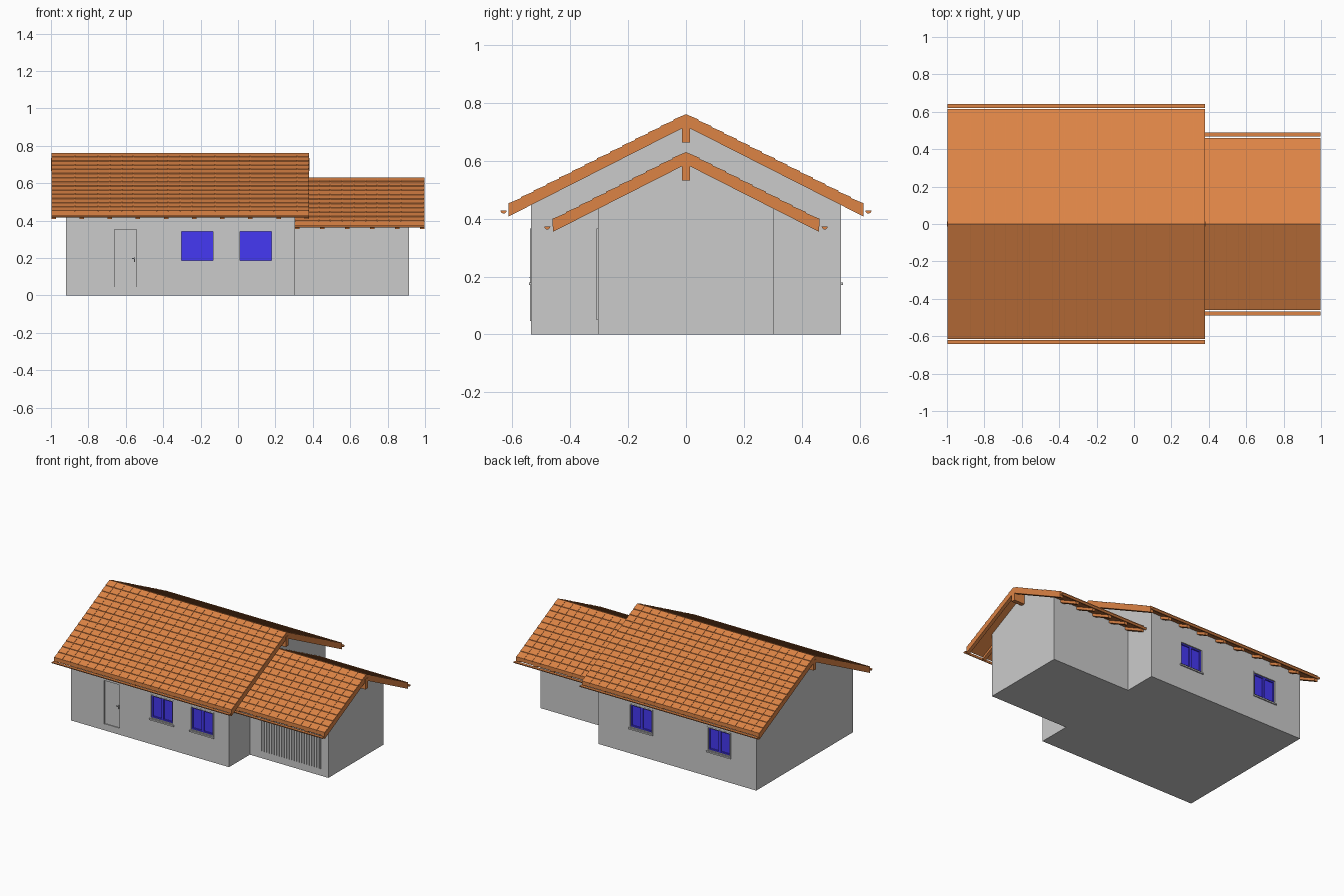
import bpy, bmesh, math

if "Cube" in bpy.data.objects:
    bpy.data.objects.remove(bpy.data.objects["Cube"])

SLOPE = 0.508


def material(name, rgb):
    m = bpy.data.materials.new(name)
    m.diffuse_color = (*rgb, 1)
    m.use_nodes = True
    m.node_tree.nodes["Principled BSDF"].inputs["Base Color"].default_value = m.diffuse_color
    return m


ROOF = material("roof_red", (0.72, 0.23, 0.06))
BLUE = material("window_blue", (0.06, 0.04, 0.9))


def finish(name, bm, mat=None):
    bmesh.ops.recalc_face_normals(bm, faces=bm.faces[:])
    me = bpy.data.meshes.new(name)
    bm.to_mesh(me)
    bm.free()
    ob = bpy.data.objects.new(name, me)
    bpy.context.collection.objects.link(ob)
    if mat:
        me.materials.append(mat)
    return ob


def add_prism(bm, pts, x0, x1):
    """Extrude a (y, z) profile along x."""
    a = [bm.verts.new((x0, y, z)) for y, z in pts]
    b = [bm.verts.new((x1, y, z)) for y, z in pts]
    bm.faces.new(a)
    bm.faces.new(b)
    for i in range(len(pts)):
        j = (i + 1) % len(pts)
        bm.faces.new((a[i], a[j], b[j], b[i]))


def prisms(name, items, mat=None):
    bm = bmesh.new()
    for pts, x0, x1 in items:
        add_prism(bm, pts, x0, x1)
    return finish(name, bm, mat)


def box(x0, x1, y0, y1, z0, z1):
    return ([(y0, z0), (y1, z0), (y1, z1), (y0, z1)], x0, x1)


def chevron(apex, half, thick):
    """Gable roof profile, its top at the apex, with plumb-cut eaves."""
    e = apex - SLOPE * half
    return [(-half, e), (0, apex), (half, e),
            (half, e - thick), (0, apex - thick), (-half, e - thick)]


def roof(name, x0, x1, apex, half, rafters, cols, rows, gutter_y, gutter_z, beam_z):
    # Deck and rafters
    prisms(name + "_roof_deck", [(chevron(apex - 0.004, half, 0.022), x0, x1)], ROOF)
    w = 0.024
    step = (x1 - x0 - w) / (rafters - 1)
    prisms(name + "_rafters",
           [(chevron(apex - 0.024, half - 0.001, 0.021), x0 + i * step, x0 + i * step + w)
            for i in range(rafters)], ROOF)
    # Flat overlapping tiles, each lifted at its lower edge
    tiles = []
    cw, rh = (x1 - x0) / cols, half / rows
    for s in (-1, 1):
        for r in range(rows):
            ya, yb = r * rh, (r + 1) * rh
            za, zb = apex - SLOPE * ya, apex - SLOPE * yb
            pts = [(s * ya, za - 0.003), (s * yb, zb + 0.001),
                   (s * yb, zb - 0.006), (s * ya, za - 0.006)]
            for c in range(cols):
                tiles.append((pts, x0 + c * cw + 0.001, x0 + (c + 1) * cw - 0.001))
    prisms(name + "_roof_tiles", tiles, ROOF)
    # Ridge beam
    prisms(name + "_ridge_beam",
           [box(x0 - 0.002, x1 + 0.002, -0.014, 0.014, beam_z, apex - 0.03)], ROOF)
    # Half-round gutters
    arc = [(0.0105 * math.cos(math.pi * i / 8), -0.0105 * math.sin(math.pi * i / 8))
           for i in range(9)]
    prisms(name + "_gutters",
           [([(s * gutter_y + y, gutter_z + z) for y, z in arc], x0, x1) for s in (-1, 1)], ROOF)


def gable_wall(half, apex):
    e = apex - SLOPE * half
    return [(-half, 0), (half, 0), (half, e), (0, apex), (-half, e)]


# Walls
house = prisms("house_walls", [(gable_wall(0.535, 0.742), -0.92, 0.305)])
garage = prisms("garage_walls", [(gable_wall(0.305, 0.612), 0.30, 0.915)])

# Roofs
roof("house", -0.998, 0.379, 0.764, 0.614, 10, 22, 14, 0.6305, 0.428, 0.664)
roof("garage", 0.306, 0.996, 0.633, 0.461, 6, 11, 10, 0.4795, 0.373, 0.531)

# Window openings: (centre x, side), side -1 front and +1 back
WINDOWS = [(-0.217, -1), (0.095, -1), (-0.025, 1), (-0.63, 1)]
Z0, Z1, HW = 0.178, 0.35, 0.092
holes = [box(x - HW, x + HW, s * 0.515, s * 0.56, Z0, Z1) for x, s in WINDOWS]
holes.append(box(-0.672, -0.532, -0.56, -0.52, 0.046, 0.362))
cutter = prisms("opening_cutter", holes)
cutter.hide_render = True
cutter.hide_viewport = False
cutter.display_type = 'WIRE'
mod = house.modifiers.new("openings", 'BOOLEAN')
mod.operation = 'DIFFERENCE'
mod.solver = 'EXACT'
mod.object = cutter


def ring(x0, x1, z0, z1, t, ya, yb, bottom=True):
    """Four (or three) bars forming a rectangular frame."""
    bars = [box(x0, x0 + t, ya, yb, z0, z1), box(x1 - t, x1, ya, yb, z0, z1),
            box(x0 + t, x1 - t, ya, yb, z1 - t, z1)]
    if bottom:
        bars.append(box(x0 + t, x1 - t, ya, yb, z0, z0 + t))
    return bars


# Windows: grey frame and sill, blue double sash and panes
for n, (x, s) in enumerate(WINDOWS, 1):
    prisms(f"window_frame_{n}", ring(x - HW, x + HW, Z0, Z1, 0.008, s * 0.514, s * 0.536))
    prisms(f"window_sill_{n}",
           [box(x - HW - 0.003, x + HW + 0.003, s * 0.53, s * 0.543, Z0 - 0.008, Z0 + 0.002)])
    g0, g1 = x - HW + 0.008, x + HW - 0.008
    sash = (ring(g0, x, Z0 + 0.008, Z1 - 0.008, 0.009, s * 0.514, s * 0.527)
            + ring(x, g1, Z0 + 0.008, Z1 - 0.008, 0.009, s * 0.514, s * 0.527))
    prisms(f"window_sashes_{n}", sash, BLUE)
    prisms(f"window_glass_{n}",
           [box(g0, g1, s * 0.514, s * 0.519, Z0 + 0.008, Z1 - 0.008)], BLUE)

# Front door with frame and handle
prisms("door_frame", ring(-0.676, -0.528, 0.046, 0.366, 0.015, -0.539, -0.518, False))
prisms("door_panel", [box(-0.662, -0.542, -0.529, -0.518, 0.046, 0.352)])
prisms("door_handle", [box(-0.556, -0.552, -0.538, -0.528, 0.178, 0.202),
                       box(-0.566, -0.552, -0.541, -0.537, 0.194, 0.199)])

# Garage door of vertical slats in a frame
GX0, GX1, SLATS = 0.382, 0.848, 24
pitch = (GX1 - GX0) / SLATS
prisms("garage_door_frame", ring(0.372, 0.858, 0.05, 0.366, 0.010, -0.310, -0.300, False))
prisms("garage_door_slats",
       [box(GX0 + i * pitch + 0.002, GX0 + (i + 1) * pitch - 0.002, -0.308, -0.300, 0.05, 0.357)
        for i in range(SLATS)])
